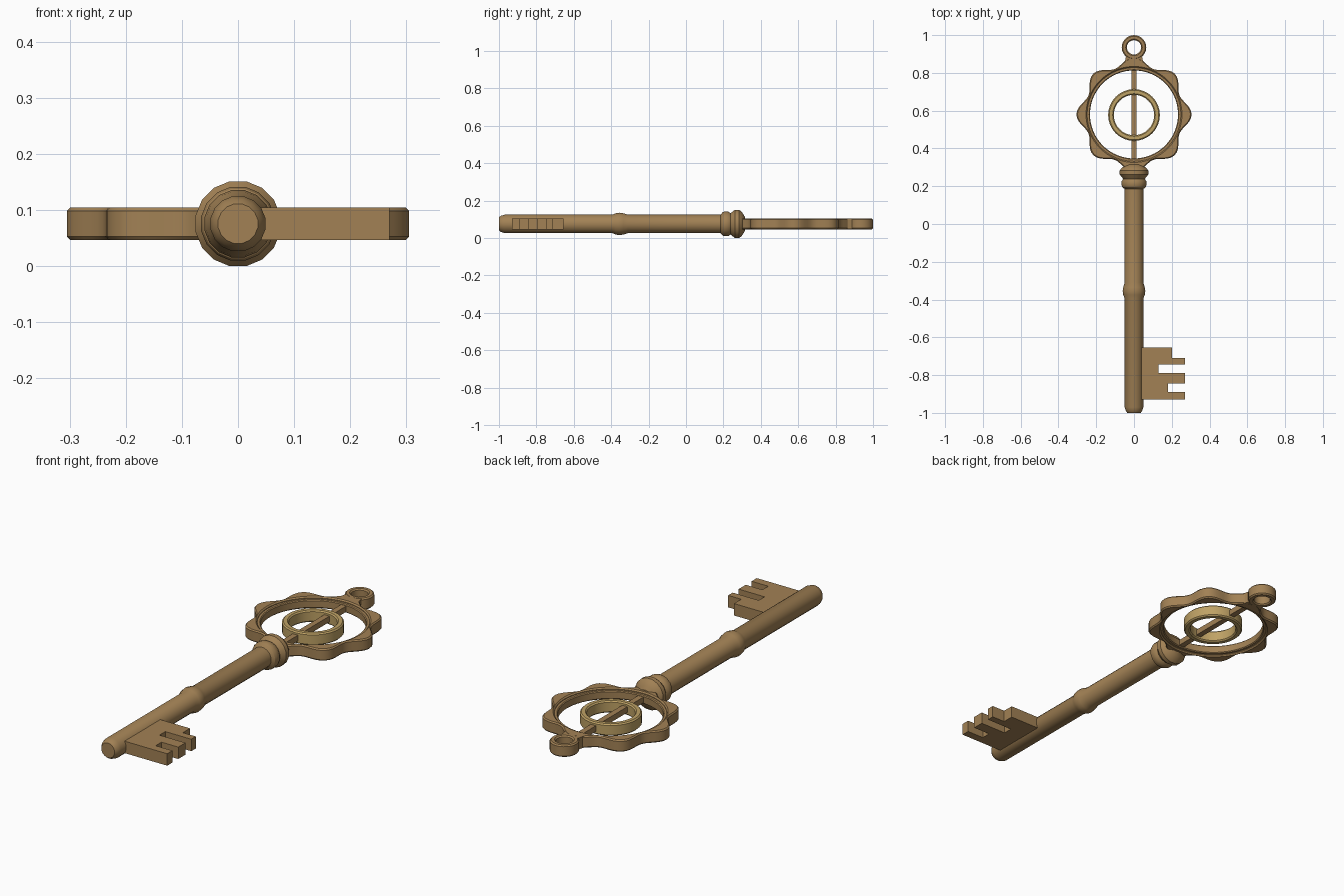
import bpy, bmesh, math
from math import cos, sin, pi

if "Cube" in bpy.data.objects:
    bpy.data.objects.remove(bpy.data.objects["Cube"], do_unlink=True)

AXIS = 0.0755      # height of the key's centre line
HALF = 0.029       # half thickness of the flat parts
BOW_Y = 0.58       # centre of the bow


def material(name, rgb):
    mat = bpy.data.materials.new(name)
    mat.use_nodes = True
    mat.diffuse_color = (*rgb, 1)
    mat.node_tree.nodes["Principled BSDF"].inputs["Base Color"].default_value = (*rgb, 1)
    return mat


bronze = material("bronze", (0.36, 0.22, 0.09))
gold = material("pale_gold", (0.52, 0.36, 0.13))


def finish(name, bm, y, mat, smooth=True):
    bmesh.ops.recalc_face_normals(bm, faces=bm.faces[:])
    mesh = bpy.data.meshes.new(name)
    bm.to_mesh(mesh)
    bm.free()
    mesh.materials.append(mat)
    obj = bpy.data.objects.new(name, mesh)
    bpy.context.collection.objects.link(obj)
    obj.location = (0, y, AXIS)
    if smooth:
        bpy.ops.object.select_all(action="DESELECT")
        obj.select_set(True)
        bpy.context.view_layer.objects.active = obj
        bpy.ops.object.shade_smooth_by_angle(angle=math.radians(30))
    return obj


def bridge(bm, loops, closed):
    count = len(loops)
    for i in range(count if closed else count - 1):
        a, b = loops[i], loops[(i + 1) % count]
        n = len(a)
        for j in range(n):
            k = (j + 1) % n
            bm.faces.new((a[j], a[k], b[k], b[j]))


def ring(name, y, outer, inner, half, bevel, sides, mat=bronze):
    """Flat ring with chamfered rims; outer is a radius as a function of angle."""
    bm = bmesh.new()
    loops = []
    for i in range(sides):
        a = 2 * pi * i / sides
        r, b = outer(a), bevel
        section = [(r - b, half), (r, half - b), (r, b - half), (r - b, -half),
                   (inner + b, -half), (inner, b - half), (inner, half - b), (inner + b, half)]
        loops.append([bm.verts.new((s * cos(a), s * sin(a), z)) for s, z in section])
    bridge(bm, loops, True)
    return finish(name, bm, y, mat)


def plate(name, outline, half):
    """Extruded flat outline."""
    bm = bmesh.new()
    face = bm.faces.new([bm.verts.new((x, y, -half)) for x, y in outline])
    top = bmesh.ops.extrude_face_region(bm, geom=[face])["geom"]
    bmesh.ops.translate(bm, vec=(0, 0, 2 * half),
                        verts=[v for v in top if isinstance(v, bmesh.types.BMVert)])
    return finish(name, bm, 0, bronze, smooth=False)


def turned(name, profile, sides=16):
    """Lathe of (y, radius) points about the key's long axis."""
    bm = bmesh.new()
    angles = [2 * pi * (i + 0.5) / sides for i in range(sides)]
    loops = [[bm.verts.new((r * cos(a), y, r * sin(a))) for a in angles] for y, r in profile]
    bridge(bm, loops, False)
    bm.faces.new(loops[0])
    bm.faces.new(loops[-1])
    return finish(name, bm, 0, bronze)


# Shaft with rounded tip and a swelling along its length
turned("shaft", [(-1, 0.036), (-0.99, 0.044), (-0.97, 0.05), (-0.395, 0.05),
                 (-0.375, 0.058), (-0.355, 0.061), (-0.335, 0.058), (-0.31, 0.05), (0.22, 0.05)])

# Collars between shaft and bow
turned("lower_collar", [(0.185, 0.05), (0.195, 0.063), (0.205, 0.067), (0.225, 0.067),
                        (0.237, 0.06), (0.245, 0.055)])
turned("upper_collar", [(0.235, 0.055), (0.248, 0.066), (0.262, 0.077), (0.283, 0.077),
                        (0.296, 0.068), (0.308, 0.05), (0.316, 0.036)])

# Bit with its notches
plate("bit", [(0.02, -0.655), (0.2, -0.655), (0.2, -0.71), (0.27, -0.71), (0.27, -0.745),
              (0.13, -0.745), (0.13, -0.79), (0.27, -0.79), (0.27, -0.845), (0.18, -0.845),
              (0.18, -0.89), (0.27, -0.89), (0.27, -0.93), (0.02, -0.93)], HALF)

# Scalloped bow with a recessed inner rim
ring("bow", BOW_Y, lambda a: 0.283 + 0.022 * cos(8 * a), 0.248, HALF, 0.006, 96)
ring("bow_inner_rim", BOW_Y, lambda a: 0.255, 0.233, 0.02, 0.004, 64)

# Hanging loop and its neck
right_side = [(0.06, 0.835), (0.047, 0.865), (0.042, 0.89)]
plate("loop_neck", right_side + [(-x, y) for x, y in reversed(right_side)], HALF - 0.001)
ring("hanging_loop", 0.935, lambda a: 0.065, 0.038, HALF, 0.006, 24)

# Spindle and small ring inside the bow
plate("spindle", [(-0.014, 0.335), (0.014, 0.335), (0.014, 0.825), (-0.014, 0.825)], 0.014)
ring("centre_ring", BOW_Y - 0.003, lambda a: 0.137, 0.107, HALF, 0.006, 32, gold)
